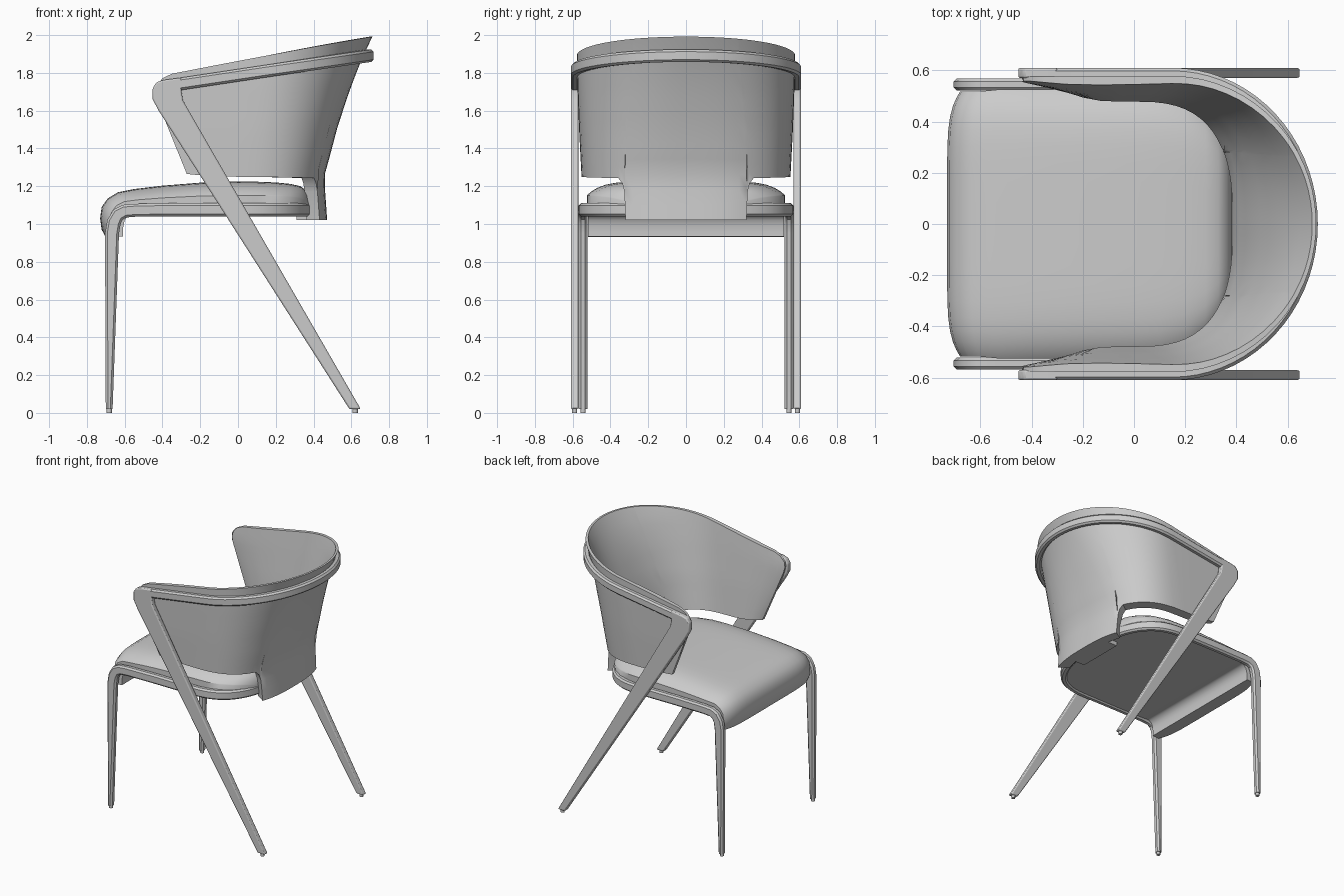
import bpy, bmesh
from math import sin, cos, radians
from mathutils import Vector

cube = bpy.data.objects.get("Cube")
if cube:
    bpy.data.objects.remove(cube, do_unlink=True)

grey = bpy.data.materials.new("warm_grey")
grey.use_nodes = True
COLOUR = (0.6, 0.6, 0.6, 1)
grey.diffuse_color = COLOUR
grey.node_tree.nodes["Principled BSDF"].inputs["Base Color"].default_value = COLOUR


def finish(name, bm, angle=35):
    bmesh.ops.recalc_face_normals(bm, faces=bm.faces)
    mesh = bpy.data.meshes.new(name)
    bm.to_mesh(mesh)
    bm.free()
    mesh.materials.append(grey)
    mesh.shade_smooth()
    mesh.set_sharp_from_angle(angle=radians(angle))
    obj = bpy.data.objects.new(name, mesh)
    bpy.context.collection.objects.link(obj)
    return obj


def loft(name, rings, angle=35):
    """Skin a row of matching closed rings and cap both ends."""
    bm = bmesh.new()
    rows = [[bm.verts.new(p) for p in ring] for ring in rings]
    n = len(rows[0])
    for a, b in zip(rows, rows[1:]):
        for i in range(n):
            j = (i + 1) % n
            bm.faces.new((a[i], a[j], b[j], b[i]))
    bm.faces.new(rows[0])
    bm.faces.new(rows[-1])
    return finish(name, bm, angle)


def mirrored(rings):
    """Continue a half sweep, ending on y = 0, over to the other side."""
    return rings + [[Vector((p.x, -p.y, p.z)) for p in r] for r in reversed(rings[:-1])]


def bar(centre, u, v, hu, hv, c=0.012):
    """Chamfered rectangular section."""
    corners = [(hu, hv - c), (hu - c, hv), (c - hu, hv), (-hu, hv - c),
               (-hu, c - hv), (c - hu, -hv), (hu - c, -hv), (hu, c - hv)]
    return [Vector(centre) + Vector(u) * a + Vector(v) * b for a, b in corners]


def arc(deg, cx, a, b, n):
    """Point and outward normal on a superellipse; 90 is the side, 0 the back."""
    c, s = max(cos(radians(deg)), 0), sin(radians(deg))
    if deg == 90:
        c = 0
    normal = Vector((c ** (2 - 2 / n) / a, s ** (2 - 2 / n) / b, 0)).normalized()
    return cx + a * c ** (2 / n), b * s ** (2 / n), normal


def lookup(table, z):
    """Piecewise linear interpolation."""
    if z <= table[0][0]:
        return table[0][1]
    for (z0, a), (z1, b) in zip(table, table[1:]):
        if z <= z1:
            return a + (b - a) * (z - z0) / (z1 - z0)
    return table[-1][1]


UP = (0, 0, 1)

# Seat frame: both front legs and the rail round the seat in one sweep
rings = []
for x, z, turn, half in [(-.682, .02, 0, .018), (-.667, .95, 0, .037), (-.657, 1.01, 18, .037),
                         (-.635, 1.05, 48, .036), (-.60, 1.068, 72, .035), (-.54, 1.073, 87, .034),
                         (-.3, 1.076, 90, .035)]:
    t = radians(turn)
    rings.append(bar((x, .545, z), (0, 1, 0), (-cos(t), 0, sin(t)), .023, half))
for deg in range(90, -1, -6):
    x, y, normal = arc(deg, 0, .385, .545, 2.6)
    rings.append(bar((x, y, 1.075), normal, UP, .023, .035))
loft("seat_frame", mirrored(rings))

# Arm rail running round behind the backrest
rings = []
for deg in [None] + list(range(90, -1, -5)):
    x, y, normal = arc(90 if deg is None else deg, .15, .545, .587, 2.0)
    if deg is None:
        x = -.31
    rings.append(bar((x, y, 1.727 + .15 * (x + .4)), normal, UP, .023, .033))
loft("arm_rail", mirrored(rings))

# Slanted back legs with the rounded arm corner
LEG = [(-.30, 1.71), (-.292, 1.655), (.65, .02), (.59, .02), (-.42, 1.60),
       (-.452, 1.66), (-.452, 1.72), (-.43, 1.752), (-.39, 1.763), (-.30, 1.775)]
for side, label in ((1, "left"), (-1, "right")):
    bm = bmesh.new()
    face = bm.faces.new([bm.verts.new((x, side * .57, z)) for x, z in LEG])
    out = bmesh.ops.extrude_face_region(bm, geom=[face])
    moved = [v for v in out["geom"] if isinstance(v, bmesh.types.BMVert)]
    bmesh.ops.translate(bm, verts=moved, vec=(0, side * .04, 0))
    leg = finish(label + "_back_leg", bm)
    bevel = leg.modifiers.new("soft_edges", "BEVEL")
    bevel.width, bevel.segments = .008, 2
    # Foot glides
    for part, x, y in (("front", -.682, .545), ("back", .62, .59)):
        bm = bmesh.new()
        bmesh.ops.create_cone(bm, cap_ends=True, segments=12, radius1=.014, radius2=.014, depth=.024)
        bmesh.ops.translate(bm, verts=bm.verts, vec=(x, side * y, .012))
        finish(label + "_" + part + "_glide", bm)

# Cushion: crowned sections from the front roll to the rounded back
SEAT = [(-.70, .93, -.61, .935), (-.722, .97, -.61, .96), (-.73, 1.03, -.607, .99),
        (-.722, 1.09, -.60, 1.02), (-.69, 1.135, -.58, 1.045), (-.635, 1.168, -.56, 1.05),
        (-.55, 1.185, -.5, 1.05), (-.4, 1.203, -.38, 1.05), (-.2, 1.219, -.2, 1.05),
        (0, 1.225, 0, 1.05), (.1, 1.224, .1, 1.05), (.2, 1.22, .2, 1.05), (.28, 1.212, .27, 1.05),
        (.33, 1.2, .32, 1.05), (.365, 1.175, .35, 1.05), (.38, 1.13, .37, 1.05)]
rings = []
for tx, tz, bx, bz in SEAT:
    width = .525 * (1 - (max(tx, 0) / .41) ** 2.8) ** (1 / 2.8)
    if tx < -.6:
        width = .518
    top, bottom = [], []
    for i in range(-10, 11):
        t = sin(radians(i * 9))
        crown = 1 - .42 * abs(t) ** 7
        top.append(Vector((bx + (tx - bx) * crown, width * t, bz + (tz - bz) * crown)))
        bottom.append(Vector((bx, width * t, bz)))
    rings.append(top + bottom[::-1])
loft("seat_cushion", rings, 45)

# Backrest shell: flared wrap with a tail reaching down behind the seat
BACK = [(1.02, .472), (1.25, .456), (1.38, .492), (1.5, .523), (1.7, .588), (1.86, .65), (2.0, .715)]
WIDTH = [(1.02, .55), (1.25, .553), (1.5, .566), (1.75, .575), (2.0, .58)]
FRONT = [(1.25, -.265), (1.68, -.44), (1.72, -.44), (1.8, -.40)]
CENTRE = [(1.25, .0), (1.9, .15)]
POWER = [(1.25, 2.8), (1.9, 2.05)]
THICK = [(1.02, .075), (1.25, .075), (1.5, .065), (1.75, .045), (1.9, .028), (2.0, .014)]
LOWER = [(0, 1.02), (28, 1.02), (28.6, 1.17), (30, 1.215), (33, 1.243), (90, 1.25)]


def shell_point(deg, along, z, inset):
    """Plan position at a height; along > 0 is the straight arm part."""
    cx = lookup(CENTRE, z)
    x, y, _ = arc(deg, cx, lookup(BACK, z) - inset - cx, lookup(WIDTH, z) - inset, lookup(POWER, z))
    return Vector((x + (lookup(FRONT, z) - cx) * along, y, z))


stations = [(90, a) for a in (1, .97, .9, .75, .5, .25)]
stations += [(d, 0) for d in (90, 84, 78, 72, 66, 60, 54, 48, 42, 37, 33, 30, 28.6, 28, 23, 18, 13, 8, 4, 1.5, 0)]
rings = []
for deg, along in stations:
    rim = shell_point(deg, along, 1.92, 0).x
    high = 1.785 + .192 * (rim + .4) - (.05 if along == 1 else .015 if along == .97 else 0)
    low = lookup(LOWER, deg) + .015 * along ** 2
    thin = 1 - .65 * along ** 4
    levels = [low + (high - low) * k / 12 for k in range(13)]
    outer = [shell_point(deg, along, z, 0) for z in levels]
    inner = [shell_point(deg, along, z, lookup(THICK, z) * thin) for z in levels]
    rings.append(outer + inner[::-1])
loft("backrest_shell", mirrored(rings), 45)

# Bracket joining the tail to the underside of the seat
bm = bmesh.new()
bmesh.ops.create_cube(bm, size=1)
bmesh.ops.scale(bm, verts=bm.verts, vec=(.09, .36, .03))
bmesh.ops.translate(bm, verts=bm.verts, vec=(.355, 0, 1.035))
finish("tail_bracket", bm)
